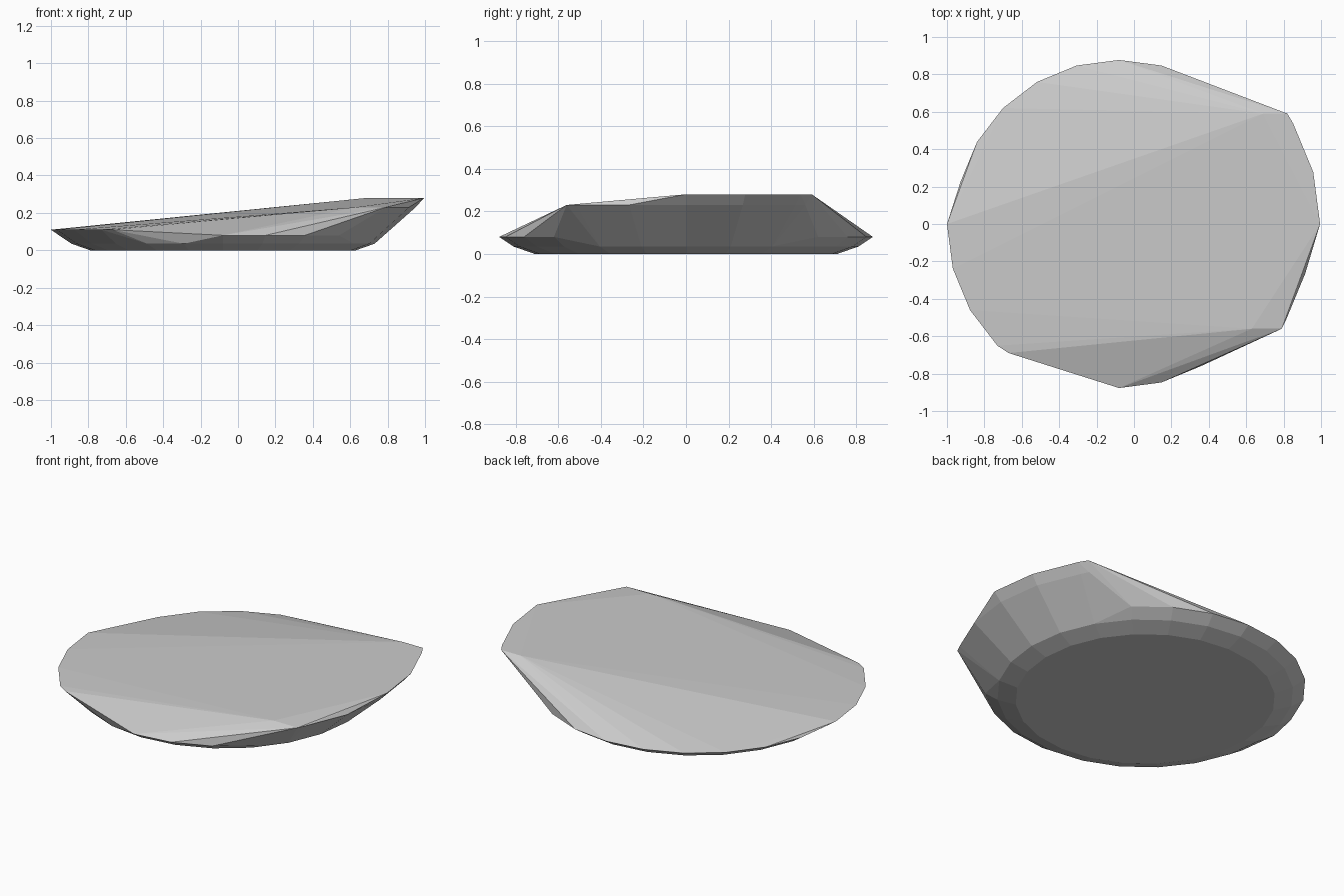
import bpy, bmesh
from math import cos, sin, radians

if "Cube" in bpy.data.objects:
    bpy.data.objects.remove(bpy.data.objects["Cube"])

CX = -0.08  # centre of the concentric rings


def ring(radius, z, start=0, stop=345):
    """Points every 15 degrees on an arc."""
    return [(CX + radius * cos(radians(a)), radius * sin(radians(a)), z)
            for a in range(start, stop + 1, 15)]


# Base and chamfer are full rings
points = ring(0.71, 0.0) + ring(0.81, 0.035)
# Low rim along the back and front
points += ring(0.877, 0.08, 45, 180) + ring(0.877, 0.08, 270, 315)
# Left rim, slightly raised
points += ring(0.92, 0.11, 180, 225) + [(-0.67, -0.69, 0.11)]
# Right wall and its raised tip
points += ring(1.03, 0.23, -30, 30)
points += [(0.79, -0.56, 0.23), (0.63, -0.56, 0.23), (0.79, 0.56, 0.23)]
points += ring(1.075, 0.28, 0, 30) + [(0.82, 0.59, 0.28), (0.69, 0.59, 0.28)]

# Faceted shell wrapped around the rings
bm = bmesh.new()
for p in points:
    bm.verts.new(p)
result = bmesh.ops.convex_hull(bm, input=bm.verts)
loose = [v for v in bm.verts if not v.link_faces]
bmesh.ops.delete(bm, geom=loose, context='VERTS')
bmesh.ops.dissolve_limit(bm, angle_limit=radians(0.5), verts=bm.verts, edges=bm.edges)
bmesh.ops.recalc_face_normals(bm, faces=bm.faces)
mesh = bpy.data.meshes.new("faceted_slab")
bm.to_mesh(mesh)
bm.free()

grey = bpy.data.materials.new("stone_grey")
grey.diffuse_color = (0.6, 0.6, 0.6, 1)
grey.use_nodes = True
grey.node_tree.nodes["Principled BSDF"].inputs["Base Color"].default_value = grey.diffuse_color
mesh.materials.append(grey)
slab = bpy.data.objects.new("faceted_slab", mesh)
bpy.context.collection.objects.link(slab)
